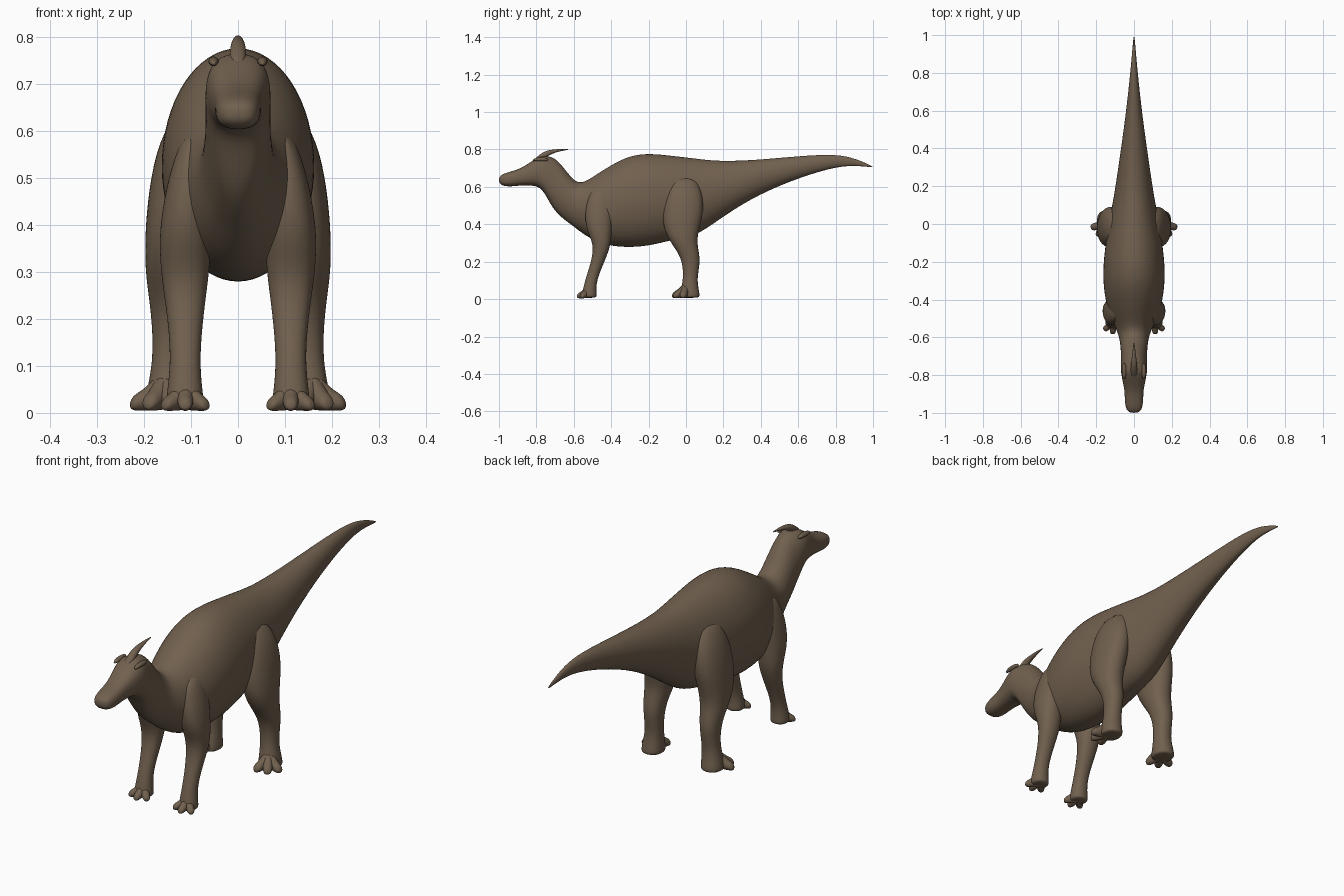
import bpy, bmesh, math
from mathutils import Vector, Matrix

cube = bpy.data.objects.get("Cube")
if cube:
    bpy.data.objects.remove(cube, do_unlink=True)

# One earthy hide colour
HIDE = (0.165, 0.118, 0.077, 1)
hide = bpy.data.materials.new("brown_hide")
hide.use_nodes = True
hide.diffuse_color = HIDE
shader = hide.node_tree.nodes["Principled BSDF"]
shader.inputs["Base Color"].default_value = HIDE
shader.inputs["Roughness"].default_value = 0.8


def ring(centre, across, up, sides, power):
    """Superelliptic outline around a centre."""
    points = []
    for i in range(sides):
        angle = math.tau * i / sides
        c, s = math.cos(angle), math.sin(angle)
        points.append(centre
                      + across * math.copysign(abs(c) ** (2 / power), c)
                      + up * math.copysign(abs(s) ** (2 / power), s))
    return points


def loft(name, rings, matrix=Matrix()):
    """Skin a list of rings, cap both ends and smooth the result."""
    bm = bmesh.new()
    loops = [[bm.verts.new(matrix @ p) for p in r] for r in rings]
    count = len(loops[0])
    for a, b in zip(loops, loops[1:]):
        for i in range(count):
            j = (i + 1) % count
            bm.faces.new((a[i], a[j], b[j], b[i]))
    bm.faces.new(loops[0])
    bm.faces.new(loops[-1])
    bmesh.ops.recalc_face_normals(bm, faces=bm.faces)
    for face in bm.faces:
        face.smooth = True
    mesh = bpy.data.meshes.new(name)
    bm.to_mesh(mesh)
    bm.free()
    mesh.materials.append(hide)
    obj = bpy.data.objects.new(name, mesh)
    bpy.context.collection.objects.link(obj)
    subdivision = obj.modifiers.new("smooth_skin", "SUBSURF")
    subdivision.levels = subdivision.render_levels = 2
    return obj


def lengthwise(name, stations, sides=16, power=lambda y: 2, matrix=Matrix()):
    """Stations run along y: (y, bottom, top, half width)."""
    rings = [ring(Vector((0, y, (low + high) / 2)), Vector((width, 0, 0)),
                  Vector((0, 0, (high - low) / 2)), sides, power(y))
             for y, low, high, width in stations]
    return loft(name, rings, matrix)


def upright(name, stations, side):
    """Stations run down a limb: (z, inner x, outer x, front y, back y)."""
    rings = [ring(Vector((side * (inner + outer) / 2, (front + back) / 2, z)),
                  Vector(((outer - inner) / 2, 0, 0)),
                  Vector((0, (back - front) / 2, 0)), 12, 2.2)
             for z, inner, outer, front, back in stations]
    return loft(name, rings)


# Snout, head, neck, trunk and tail as one continuous skin
lengthwise("body", [
    (-1, .625, .65, .02),
    (-.985, .605, .668, .042),
    (-.94, .6, .682, .05),
    (-.88, .608, .7, .05),
    (-.82, .606, .742, .064),
    (-.785, .598, .764, .07),
    (-.755, .565, .767, .071),
    (-.715, .485, .765, .07),
    (-.67, .435, .73, .071),
    (-.6, .385, .63, .078),
    (-.55, .345, .622, .1),
    (-.48, .302, .67, .132),
    (-.4, .278, .722, .156),
    (-.3, .27, .775, .168),
    (-.19, .28, .785, .165),
    (-.08, .31, .772, .15),
    (.05, .33, .757, .128),
    (.16, .41, .741, .106),
    (.34, .533, .743, .079),
    (.56, .632, .762, .047),
    (.77, .7, .777, .023),
    (.89, .716, .76, .012),
    (1, .703, .71, .002),
], power=lambda y: 2.5 if y < -.74 else 2)

# Swept-back crest on the crown
lengthwise("crest", [
    (-.81, .735, .75, .012),
    (-.785, .735, .772, .02),
    (-.755, .75, .793, .019),
    (-.72, .776, .8, .015),
    (-.67, .791, .804, .008),
    (-.625, .799, .802, .002),
], sides=8)

FRONT_LEG = [
    (.6, .06, .115, -.5, -.4),
    (.52, .06, .145, -.535, -.385),
    (.43, .055, .164, -.545, -.39),
    (.36, .055, .17, -.53, -.395),
    (.29, .06, .165, -.495, -.4),
    (.21, .072, .152, -.505, -.43),
    (.12, .08, .144, -.535, -.47),
    (.06, .076, .15, -.55, -.48),
    (.02, .07, .155, -.56, -.475),
    (.006, .075, .15, -.55, -.48),
]
HIND_LEG = [
    (.66, .04, .12, -.08, .05),
    (.58, .05, .172, -.11, .09),
    (.47, .06, .193, -.13, .1),
    (.38, .07, .2, -.125, .075),
    (.31, .08, .2, -.09, .06),
    (.25, .092, .192, -.045, .072),
    (.19, .1, .184, -.02, .077),
    (.11, .105, .182, -.015, .06),
    (.05, .102, .195, -.03, .07),
    (.018, .1, .2, -.035, .076),
    (.006, .106, .195, -.03, .07),
]

# A toe pointing forward from the origin, turned into place per digit
TOE = [
    (.2, .04, 1.6, .28),
    (-.3, .03, 1.2, .36),
    (-.75, .02, .75, .33),
    (-1.05, .02, .6, .3),
    (-1.2, .1, .35, .16),
]


def toes(name, origin, length, turns, side):
    scaled = [tuple(v * length for v in station) for station in TOE]
    for label, turn in zip(("inner", "middle", "outer"), turns):
        place = (Matrix.Translation((side * origin[0], origin[1], .002))
                 @ Matrix.Rotation(math.radians(side * turn), 4, "Z"))
        lengthwise(f"{name}_{label}_toe", scaled, sides=10, matrix=place)


# Mirrored limbs, feet and brow ridges
for label, side in (("left", 1), ("right", -1)):
    upright(f"{label}_front_leg", FRONT_LEG, side)
    toes(f"{label}_front", (.112, -.52), .053, (-48, 0, 48), side)
    upright(f"{label}_hind_leg", HIND_LEG, side)
    toes(f"{label}_hind", (.155, 0), .064, (-15, 30, 75), side)
    lengthwise(f"{label}_brow", [
        (-.045, -.012, -.004, .004),
        (-.03, -.013, .006, .011),
        (.005, -.015, .01, .013),
        (.04, -.012, .004, .008),
    ], sides=8, matrix=Matrix.Translation((side * .052, -.775, .75)))
